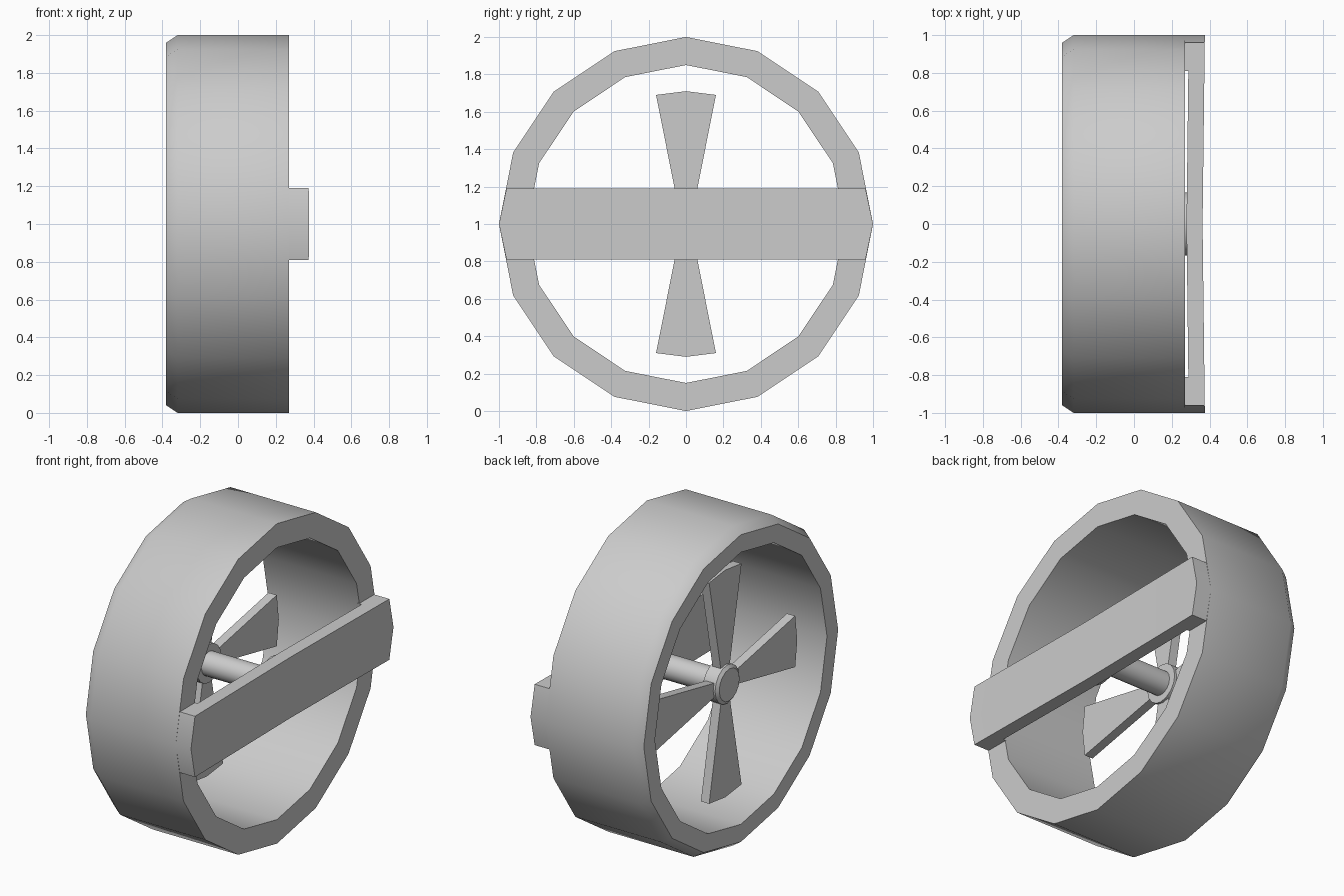
import bpy, bmesh, math
from mathutils import Matrix

if "Cube" in bpy.data.objects:
    bpy.data.objects.remove(bpy.data.objects["Cube"], do_unlink=True)

grey = bpy.data.materials.new("plain_grey")
grey.use_nodes = True
grey.diffuse_color = (0.6, 0.6, 0.6, 1)
grey.node_tree.nodes["Principled BSDF"].inputs["Base Color"].default_value = (0.6, 0.6, 0.6, 1)


def finish(name, bm, angle=25):
    bmesh.ops.recalc_face_normals(bm, faces=bm.faces)
    mesh = bpy.data.meshes.new(name)
    bm.to_mesh(mesh)
    bm.free()
    mesh.materials.append(grey)
    ob = bpy.data.objects.new(name, mesh)
    bpy.context.collection.objects.link(ob)
    bpy.ops.object.select_all(action='DESELECT')
    ob.select_set(True)
    bpy.context.view_layer.objects.active = ob
    bpy.ops.object.shade_smooth_by_angle(angle=math.radians(angle))
    return ob


def turned(name, profile, sides=16, closed=False, angle=25):
    """Turn an (x, radius) profile around the wheel axis."""
    bm = bmesh.new()
    rings = []
    for x, r in profile:
        rings.append([bm.verts.new((x, r * math.cos(2 * math.pi * i / sides),
                                    1 + r * math.sin(2 * math.pi * i / sides)))
                      for i in range(sides)])
    pairs = list(zip(rings, rings[1:]))
    if closed:
        pairs.append((rings[-1], rings[0]))
    else:
        bm.faces.new(rings[0])
        bm.faces.new(rings[-1])
    for a, b in pairs:
        for i in range(sides):
            j = (i + 1) % sides
            bm.faces.new((a[i], a[j], b[j], b[i]))
    return finish(name, bm, angle)


def prism(name, outline, x0, x1, turn=0, bow=0):
    """Extrude a (y, z) outline along x, turned about the axis; bow dips the middle."""
    bm = bmesh.new()
    back = [bm.verts.new((x0 - bow * (1 - abs(y)), y, z)) for y, z in outline]
    front = [bm.verts.new((x1 - bow * (1 - abs(y)), y, z)) for y, z in outline]
    bm.faces.new(back)
    bm.faces.new(front)
    n = len(outline)
    for i in range(n):
        j = (i + 1) % n
        bm.faces.new((back[i], back[j], front[j], front[i]))
    if bow:
        # crease across the middle so each half stays flat
        bmesh.ops.connect_verts(bm, verts=[v for v in back if v.co.y == 0])
        bmesh.ops.connect_verts(bm, verts=[v for v in front if v.co.y == 0])
    bmesh.ops.rotate(bm, verts=bm.verts, cent=(0, 0, 0),
                     matrix=Matrix.Rotation(turn, 3, 'X'))
    bmesh.ops.translate(bm, verts=bm.verts, vec=(0, 0, 1))
    return finish(name, bm)


# Duct ring with a chamfered rear rim
turned("duct_ring", [(-0.38, 0.85), (-0.38, 0.96), (-0.32, 1), (0.27, 1), (0.27, 0.85)],
       closed=True, angle=40)

# Cross bar with pointed ends that follow the ring, and a foot at each end
h = 0.19
prism("cross_bar", [(-0.96, -h), (0, -h), (0.96, -h), (1, 0), (0.96, h), (0, h), (-0.96, h), (-1, 0)],
      0.29, 0.375, bow=0.012)
foot = [(0.81, -h), (0.96, -h), (1, 0), (0.96, h), (0.81, h), (0.85, 0)]
for side, turn in (("left", 0), ("right", math.pi)):
    prism("bar_foot_" + side, foot, 0.26, 0.3, turn)

# Shaft, flange on the bar, and fan hub
turned("shaft", [(-0.25, 0.075), (0.3, 0.075)])
turned("shaft_flange", [(0.2, 0.1), (0.23, 0.16), (0.3, 0.17)])
turned("fan_hub", [(-0.3, 0.1), (-0.285, 0.12), (-0.2, 0.12)])

# Four flared blades
blade = [(-0.035, 0.06), (0.035, 0.06), (0.16, 0.69), (0, 0.71), (-0.16, 0.69)]
for k in range(4):
    prism("fan_blade_%d" % (k + 1), blade, -0.272, -0.215, k * math.pi / 2)
